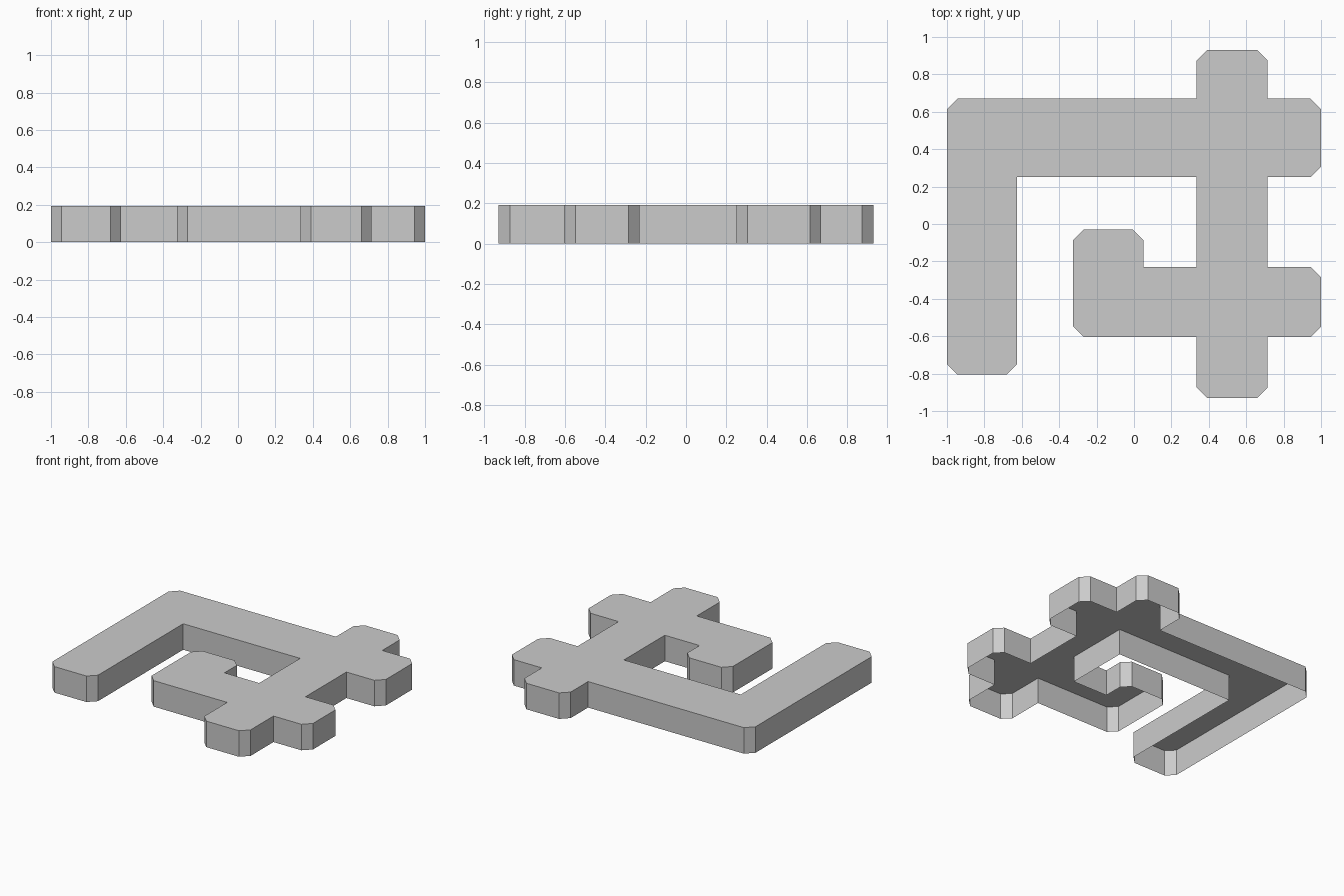
import bpy
import bmesh
from mathutils import Vector

default_cube = bpy.data.objects.get("Cube")
if default_cube:
    bpy.data.objects.remove(default_cube, do_unlink=True)

HEIGHT = 0.193
CHAMFER = 0.056

# Square corners of the angular track, counter-clockwise from the long arm's tip
post_left, post_right = 0.335, 0.715
bar_low, bar_high = 0.25, 0.67
foot_low, foot_high = -0.605, -0.23
hook_left, hook_right, hook_top = -0.325, 0.05, -0.03
arm_right, arm_tip = -0.625, -0.805
side, end = 1.0, 0.93

corners = [Vector(p) for p in (
    (-side, arm_tip), (arm_right, arm_tip), (arm_right, bar_low),
    (post_left, bar_low), (post_left, foot_high), (hook_right, foot_high),
    (hook_right, hook_top), (hook_left, hook_top), (hook_left, foot_low),
    (post_left, foot_low), (post_left, -end), (post_right, -end),
    (post_right, foot_low), (side, foot_low), (side, foot_high),
    (post_right, foot_high), (post_right, bar_low), (side, bar_low),
    (side, bar_high), (post_right, bar_high), (post_right, end),
    (post_left, end), (post_left, bar_high), (-side, bar_high),
)]


def chamfer_outer_corners(points):
    """Cut each outward corner and leave the inward corners square."""
    outline = []
    for i, corner in enumerate(points):
        to_prev = (points[i - 1] - corner).normalized()
        to_next = (points[(i + 1) % len(points)] - corner).normalized()
        if to_next.cross(to_prev) > 0:
            outline += [corner + to_prev * CHAMFER, corner + to_next * CHAMFER]
        else:
            outline.append(corner)
    return outline


# Thin shell: a flat top with side walls, open underneath
bm = bmesh.new()
outline = chamfer_outer_corners(corners)
upper = [bm.verts.new((p.x, p.y, HEIGHT)) for p in outline]
lower = [bm.verts.new((p.x, p.y, 0)) for p in outline]
bm.faces.new(upper)
for i in range(len(outline)):
    bm.faces.new((lower[i - 1], lower[i], upper[i], upper[i - 1]))

mesh = bpy.data.meshes.new("angular_shell")
bm.to_mesh(mesh)
bm.free()
shell = bpy.data.objects.new("angular_shell", mesh)
bpy.context.collection.objects.link(shell)

# Plain grey finish
grey = bpy.data.materials.new("light_grey")
grey.use_nodes = True
colour = (0.6, 0.6, 0.6, 1)
grey.diffuse_color = colour
grey.node_tree.nodes["Principled BSDF"].inputs["Base Color"].default_value = colour
mesh.materials.append(grey)
